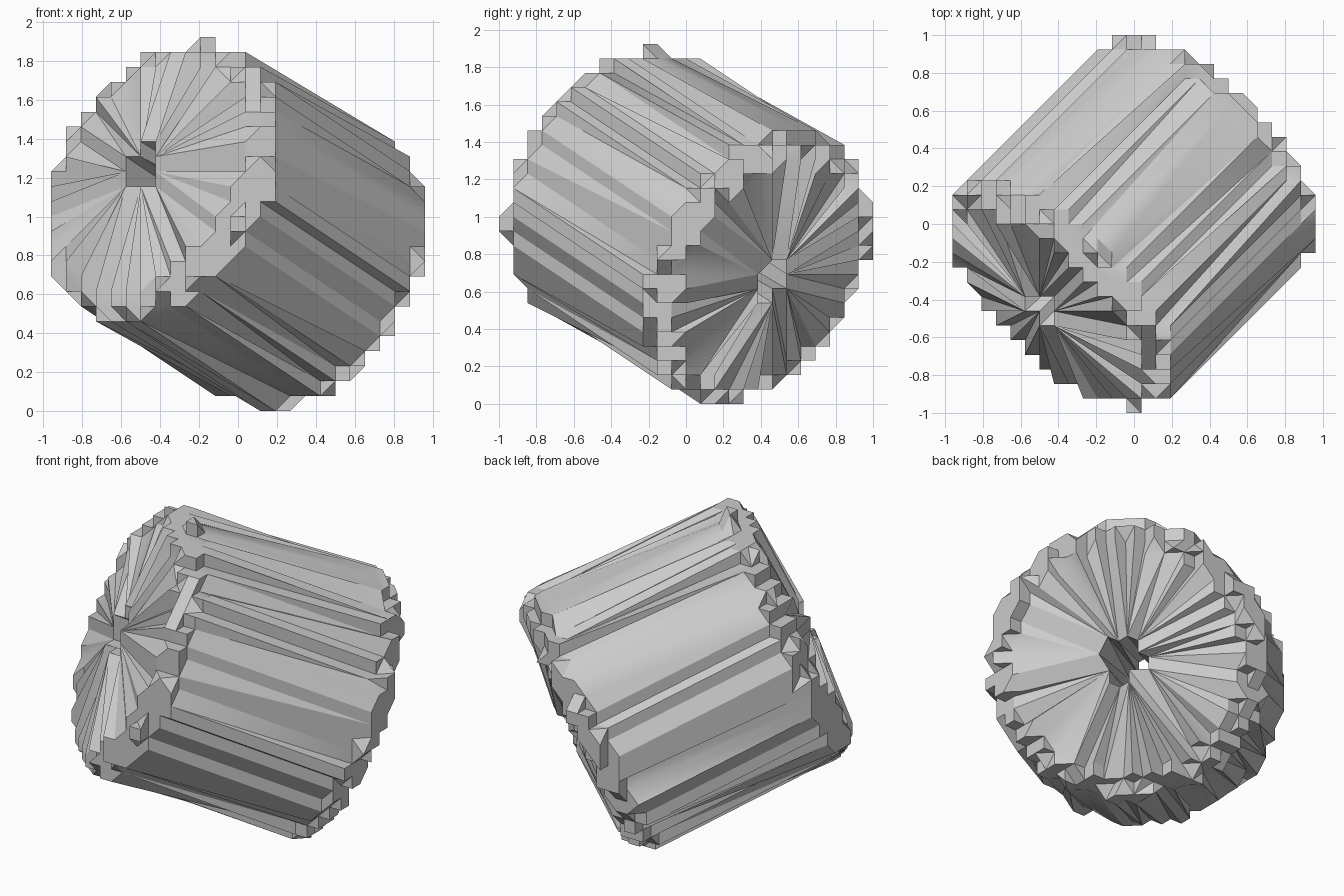
import bpy, bmesh, math
from mathutils import Vector

cube = bpy.data.objects.get("Cube")
if cube:
    bpy.data.objects.remove(cube)

STEP = 1 / 13          # size of the coarse lattice the surface is snapped to
SIDES = 96
BEVEL_STEPS = 6
CENTRE = Vector((-0.012, 0.008, 12.5 * STEP - 0.006))

# Tilted roller axis with two perpendicular directions
axis = Vector((1, 1, -0.6)).normalized()
u = axis.orthogonal().normalized()
v = axis.cross(u)


def snap(p):
    """Snap a point to the lattice, centred between lattice planes in x."""
    return Vector(((math.floor(p.x / STEP) + 0.5) * STEP,
                   round(p.y / STEP) * STEP,
                   round(p.z / STEP) * STEP))


# Half profile (along axis, radius): rounded rim, slightly domed end, bore
half = []
for i in range(BEVEL_STEPS + 1):
    a = math.pi / 2 * i / BEVEL_STEPS
    half.append((0.55 + 0.125 * math.sin(a), 0.645 + 0.125 * math.cos(a)))
half.append((0.725, 0.12))
profile = half + [(-t, r) for t, r in reversed(half)]

# Revolve the closed profile around the axis
bm = bmesh.new()
rings = []
for t, r in profile:
    ring = []
    for j in range(SIDES):
        a = 2 * math.pi * j / SIDES
        p = CENTRE + axis * t + (u * math.cos(a) + v * math.sin(a)) * r
        ring.append(bm.verts.new(snap(p)))
    rings.append(ring)
for i, ring in enumerate(rings):
    following = rings[(i + 1) % len(rings)]
    for j in range(SIDES):
        k = (j + 1) % SIDES
        bm.faces.new((ring[j], ring[k], following[k], following[j]))

# Merge the points that share a lattice position
bmesh.ops.triangulate(bm, faces=bm.faces[:])
bmesh.ops.remove_doubles(bm, verts=bm.verts[:], dist=0.001)
bmesh.ops.dissolve_degenerate(bm, edges=bm.edges[:], dist=0.0005)

mesh = bpy.data.meshes.new("rough_roller")
bm.to_mesh(mesh)
bm.free()
roller = bpy.data.objects.new("rough_roller", mesh)
bpy.context.collection.objects.link(roller)

# Plain grey material
grey = bpy.data.materials.new("light_grey")
grey.use_nodes = True
colour = (0.6, 0.6, 0.6, 1)
grey.diffuse_color = colour
grey.node_tree.nodes["Principled BSDF"].inputs["Base Color"].default_value = colour
mesh.materials.append(grey)

# Smooth the gentle slopes, keep the ridges sharp
bpy.ops.object.select_all(action='DESELECT')
roller.select_set(True)
bpy.context.view_layer.objects.active = roller
bpy.ops.object.shade_smooth_by_angle(angle=math.radians(30))
